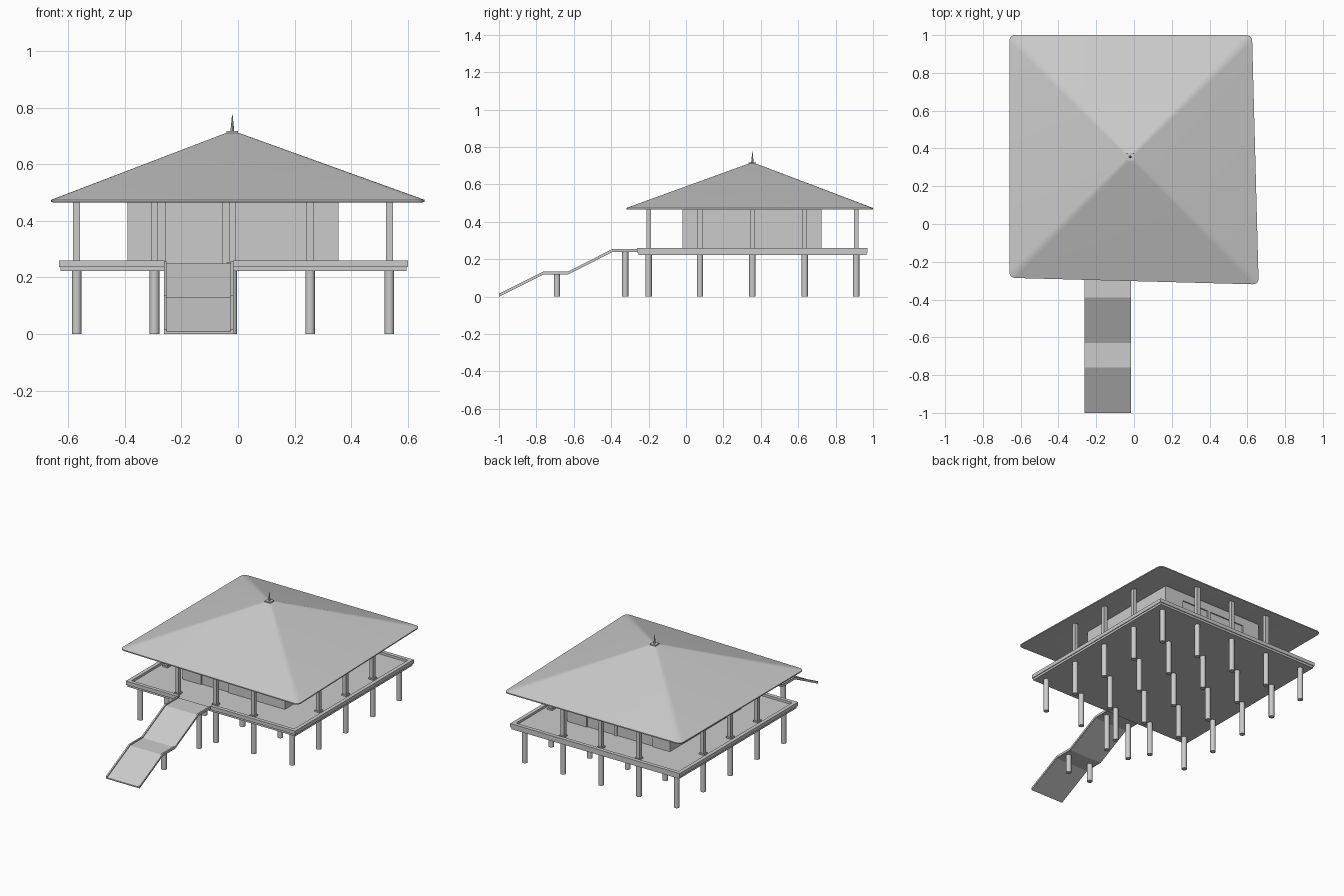
import bpy, bmesh, math
from mathutils import Vector

if "Cube" in bpy.data.objects:
    bpy.data.objects.remove(bpy.data.objects["Cube"])

CX, CY = -0.02, 0.355          # centre of the pavilion
GX = [-0.57, -0.295, -0.02, 0.255, 0.535]
GY = [-0.20, 0.075, 0.355, 0.635, 0.91]


def finish(name, bm, smooth=None):
    bmesh.ops.recalc_face_normals(bm, faces=bm.faces)
    me = bpy.data.meshes.new(name)
    bm.to_mesh(me)
    bm.free()
    ob = bpy.data.objects.new(name, me)
    bpy.context.collection.objects.link(ob)
    if smooth:
        bpy.ops.object.select_all(action='DESELECT')
        ob.select_set(True)
        bpy.context.view_layer.objects.active = ob
        bpy.ops.object.shade_smooth_by_angle(angle=math.radians(smooth))
    return ob


def add_box(bm, x0, x1, y0, y1, z0, z1):
    vs = bmesh.ops.create_cube(bm, size=1)['verts']
    for v in vs:
        v.co = Vector(((x0 + x1) / 2 + v.co.x * (x1 - x0),
                       (y0 + y1) / 2 + v.co.y * (y1 - y0),
                       (z0 + z1) / 2 + v.co.z * (z1 - z0)))


def boxes(name, items):
    bm = bmesh.new()
    for b in items:
        add_box(bm, *b)
    return finish(name, bm)


def cylinder(name, x, y, r, z0, z1):
    bm = bmesh.new()
    bmesh.ops.create_cone(bm, cap_ends=True, segments=16, radius1=r, radius2=r, depth=z1 - z0)
    bmesh.ops.translate(bm, verts=bm.verts, vec=(x, y, (z0 + z1) / 2))
    return finish(name, bm, 40)


def rounded_ring(corners, r, z, steps=5):
    """Closed loop with rounded corners."""
    pts, n = [], len(corners)
    for i, c in enumerate(corners):
        c = Vector(c)
        a = c + (Vector(corners[i - 1]) - c).normalized() * r
        b = c + (Vector(corners[(i + 1) % n]) - c).normalized() * r
        for k in range(steps + 1):
            t = k / steps
            p = a * (1 - t) ** 2 + c * 2 * t * (1 - t) + b * t * t
            pts.append((p.x, p.y, z))
    return pts


# Hipped roof shell: slightly uneven plan, rounded hips, open underside
EAVE = [(-0.66, -0.285), (0.66, -0.32), (0.625, 1.0), (-0.66, 1.0)]
bm = bmesh.new()
rings = []
for s, z, r in [(0.02, 0.66, 0.004), (0.99, 0.465, 0.035), (1, 0.467, 0.035),
                (1, 0.474, 0.035), (0.04, 0.709, 0.014), (0.015, 0.714, 0.005)]:
    cs = [(CX + (x - CX) * s, CY + (y - CY) * s) for x, y in EAVE]
    rings.append([bm.verts.new(p) for p in rounded_ring(cs, r, z)])
n = len(rings[0])
for a, b in zip(rings, rings[1:]):
    for i in range(n):
        j = (i + 1) % n
        bm.faces.new((a[i], a[j], b[j], b[i]))
bm.faces.new(rings[0])
bm.faces.new(rings[-1])
finish("roof", bm, 35)

# Finial: small cap plate and a tapering spike
boxes("finial_cap", [(CX - 0.02, CX + 0.02, CY - 0.02, CY + 0.02, 0.71, 0.718)])
bm = bmesh.new()
bmesh.ops.create_cone(bm, cap_ends=True, segments=8, radius1=0.007, radius2=0.001, depth=0.06)
bmesh.ops.translate(bm, verts=bm.verts, vec=(CX, CY, 0.745))
finish("finial_spike", bm)

# Deck with a raised rim, open where the ramp arrives
boxes("deck", [(-0.627, 0.595, -0.255, 0.965, 0.222, 0.245)])
W = 0.025
X0, X1, Y0, Y1 = -0.633, 0.60, -0.262, 0.97
boxes("deck_rim", [
    (X0, X0 + W, Y0, Y1, 0.236, 0.26), (X1 - W, X1, Y0, Y1, 0.236, 0.26),
    (X0 + W, X1 - W, Y1 - W, Y1, 0.236, 0.26),
    (X0 + W, -0.26, Y0, Y0 + W, 0.236, 0.26), (-0.018, X1 - W, Y0, Y0 + W, 0.236, 0.26)])

# Round piles under the deck
for x in GX:
    for y in GY:
        cylinder("deck_pile", x, y, 0.017, 0, 0.224)

# Square veranda posts with base plates, three per side
for i in (1, 2, 3):
    for x, y in ((GX[i], GY[0]), (GX[i], GY[4]), (GX[0], GY[i]), (GX[4], GY[i])):
        boxes("veranda_post", [(x - 0.0125, x + 0.0125, y - 0.0125, y + 0.0125, 0.244, 0.495),
                               (x - 0.018, x + 0.018, y - 0.018, y + 0.018, 0.244, 0.254)])

# House walls with openings in front (door) and back (two bays)
HX0, HX1, HY0, HY1, T, HB, HT = -0.39, 0.355, -0.02, 0.725, 0.015, 0.244, 0.55


def wall_x(y0, y1, openings):
    out, x = [], HX0
    for a, b, top in openings:
        out += [(x, a, y0, y1, HB, HT), (a, b, y0, y1, top, HT)]
        x = b
    return out + [(x, HX1, y0, y1, HB, HT)]


door = [(-0.255, -0.055, 0.49)]
bays = [(-0.265, -0.005, 0.495), (0.015, 0.215, 0.495)]
boxes("house_walls", [(HX0, HX0 + T, HY0 + T, HY1 - T, HB, HT),
                      (HX1 - T, HX1, HY0 + T, HY1 - T, HB, HT)]
      + wall_x(HY0, HY0 + T, door) + wall_x(HY1 - T, HY1, bays))
boxes("front_door", [(a, b, HY0 + 0.008, HY0 + 0.014, HB, t) for a, b, t in door])
boxes("back_doors", [(a, b, HY1 - 0.014, HY1 - 0.008, HB, t) for a, b, t in bays])

# Ramp: one side profile extruded across, plus thin raised curbs
PATH = [(-1.0, 0.008), (-0.76, 0.128), (-0.63, 0.128), (-0.39, 0.249), (-0.255, 0.249)]


def ramp_strip(name, x0, x1, up, down):
    bm = bmesh.new()
    prof = [(y, z + up) for y, z in PATH] + [(y, max(z - down, 0)) for y, z in reversed(PATH)]
    f = bm.faces.new([bm.verts.new((x0, y, z)) for y, z in prof])
    ext = bmesh.ops.extrude_face_region(bm, geom=[f])
    vs = [g for g in ext['geom'] if isinstance(g, bmesh.types.BMVert)]
    bmesh.ops.translate(bm, verts=vs, vec=(x1 - x0, 0, 0))
    finish(name, bm)


ramp_strip("ramp", -0.256, -0.022, 0, 0.009)
for x in (-0.262, -0.026):
    ramp_strip("ramp_curb", x, x + 0.01, 0.007, 0.008)

# Ramp piles, a pair below each landing
for x in (-0.225, -0.055):
    cylinder("ramp_pile_low", x, -0.69, 0.017, 0, 0.124)
    cylinder("ramp_pile_high", x, -0.325, 0.017, 0, 0.245)
